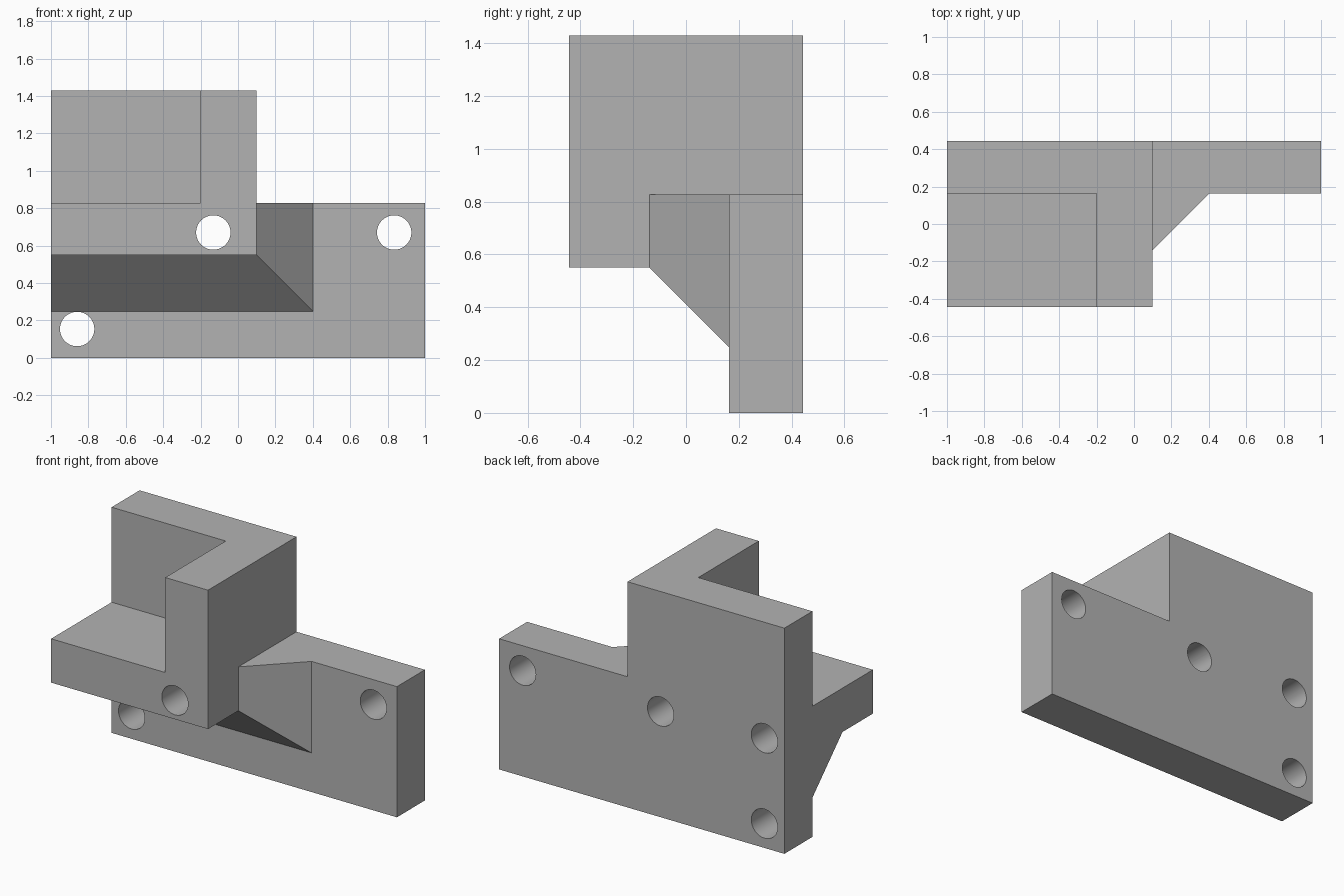
import bpy
import bmesh
import math
from mathutils import Matrix

cube = bpy.data.objects.get("Cube")
if cube:
    bpy.data.objects.remove(cube, do_unlink=True)

# Main dimensions
DEPTH = 0.443        # half depth in y
PLATE_Y = 0.163      # front face of the back plate
LEDGE = 0.828        # top of plate and shelf
UNDER = 0.55         # underside of shelf and column
TOP = 1.43
CHAMFER = 0.302      # run of the sloped brace

grey = bpy.data.materials.new("plain grey")
grey.use_nodes = True
colour = (0.45, 0.45, 0.45, 1)
grey.diffuse_color = colour
grey.node_tree.nodes["Principled BSDF"].inputs["Base Color"].default_value = colour


def finish(name, bm):
    bmesh.ops.recalc_face_normals(bm, faces=bm.faces)
    mesh = bpy.data.meshes.new(name)
    bm.to_mesh(mesh)
    bm.free()
    mesh.materials.append(grey)
    obj = bpy.data.objects.new(name, mesh)
    bpy.context.collection.objects.link(obj)
    return obj


def loft(name, front, y_front, back, y_back):
    """Solid between two x-z outlines with the same number of points."""
    bm = bmesh.new()
    a = [bm.verts.new((x, y_front, z)) for x, z in front]
    b = [bm.verts.new((x, y_back, z)) for x, z in back]
    bm.faces.new(a)
    bm.faces.new(b[::-1])
    for i in range(len(a)):
        j = (i + 1) % len(a)
        bm.faces.new((a[i], b[i], b[j], a[j]))
    return finish(name, bm)


def hole_cutter(name, x, z, y_front):
    bm = bmesh.new()
    y_back = DEPTH + 0.1
    place = Matrix.Translation((x, (y_front + y_back) / 2, z)) @ Matrix.Rotation(math.pi / 2, 4, 'X')
    bmesh.ops.create_cone(bm, cap_ends=True, segments=48, radius1=0.092,
                          radius2=0.092, depth=y_back - y_front, matrix=place)
    return finish(name, bm)


def combine(target, tool, operation):
    tool.hide_render = True
    mod = target.modifiers.new(tool.name, 'BOOLEAN')
    mod.operation = operation
    mod.solver = 'EXACT'
    mod.object = tool
    bpy.context.view_layer.objects.active = target
    bpy.ops.object.modifier_apply(modifier=mod.name)
    bpy.data.objects.remove(tool, do_unlink=True)


# Back plate with its raised wall
outline = [(-1, 0), (1, 0), (1, LEDGE), (0.1, LEDGE), (0.1, TOP), (-1, TOP)]
bracket = loft("mounting_bracket", outline, PLATE_Y, outline, DEPTH)

# Shelf and column projecting forward
outline = [(-1, UNDER), (0.1, UNDER), (0.1, TOP), (-0.2, TOP), (-0.2, LEDGE), (-1, LEDGE)]
shelf = loft("shelf_and_column", outline, -DEPTH, outline, PLATE_Y)
combine(bracket, shelf, 'UNION')

# Mitred brace below and beside the shelf
wide, low = 0.1 + CHAMFER, UNDER - CHAMFER
brace = loft("sloped_brace",
             [(-1, UNDER), (0.1, UNDER), (0.1, LEDGE), (-1, LEDGE)], PLATE_Y - CHAMFER,
             [(-1, low), (wide, low), (wide, LEDGE), (-1, LEDGE)], PLATE_Y)
combine(bracket, brace, 'UNION')

# Three through holes and one blind hole from the back
for x, z, y_front in [(-0.86, 0.154, -1), (-0.132, 0.67, -1),
                      (0.835, 0.67, -1), (-0.86, 0.695, PLATE_Y)]:
    combine(bracket, hole_cutter("hole_cutter", x, z, y_front), 'DIFFERENCE')

# Merge coplanar faces and shade the bores smoothly
bm = bmesh.new()
bm.from_mesh(bracket.data)
bmesh.ops.remove_doubles(bm, verts=bm.verts, dist=0.0005)
bmesh.ops.dissolve_limit(bm, angle_limit=0.01, verts=bm.verts, edges=bm.edges)
bm.to_mesh(bracket.data)
bm.free()
bpy.ops.object.select_all(action='DESELECT')
bracket.select_set(True)
bpy.context.view_layer.objects.active = bracket
bpy.ops.object.shade_smooth_by_angle(angle=math.radians(30))
